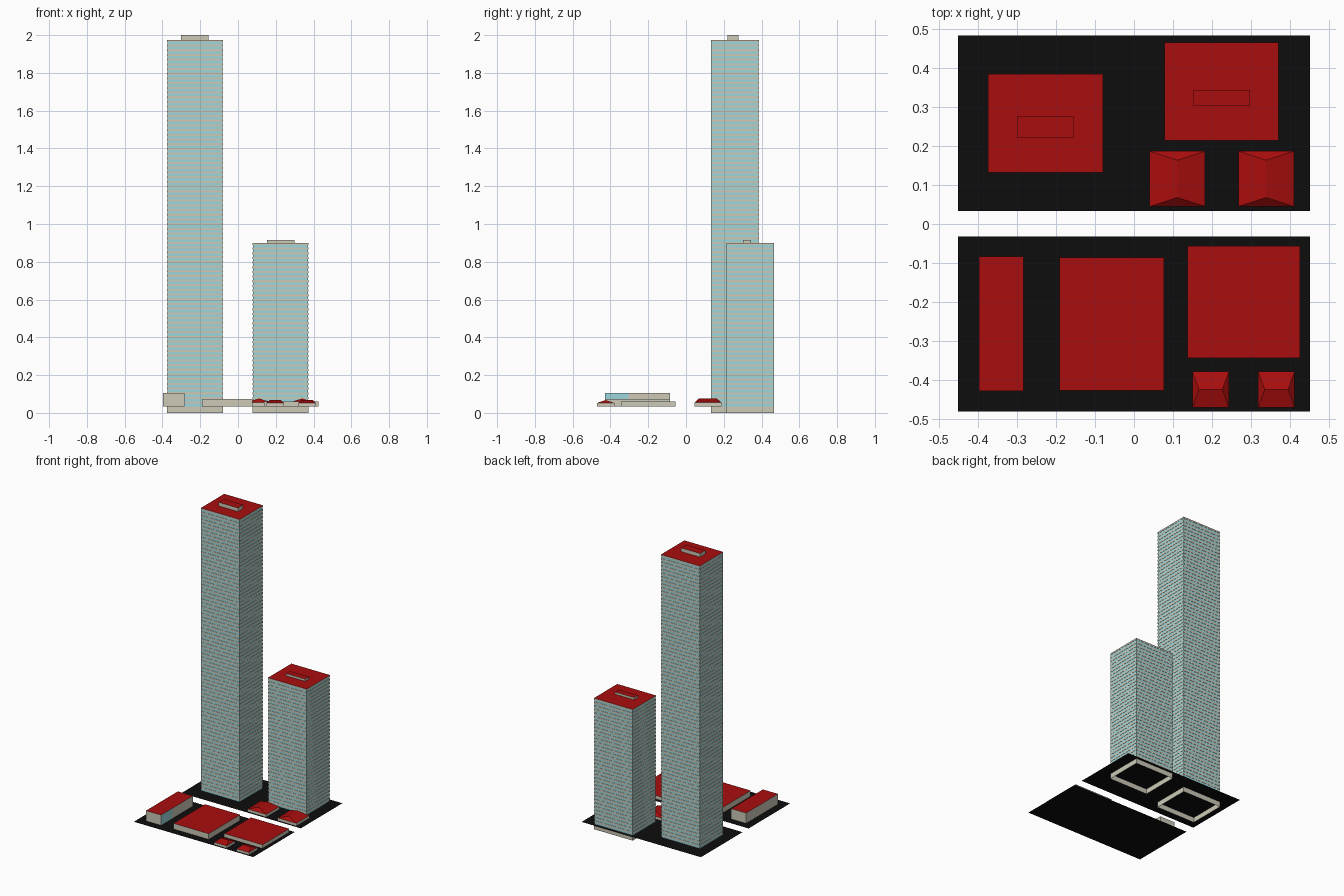
import bpy, bmesh

if "Cube" in bpy.data.objects:
    bpy.data.objects.remove(bpy.data.objects["Cube"])


def material(name, rgb):
    m = bpy.data.materials.new(name)
    m.diffuse_color = (*rgb, 1)
    m.use_nodes = True
    m.node_tree.nodes["Principled BSDF"].inputs["Base Color"].default_value = m.diffuse_color
    return m


WALL, GLASS, ROOF, GROUND = 0, 1, 2, 3
MATS = [material("wall_cream", (0.61, 0.59, 0.48)),
        material("glass_teal", (0.34, 0.68, 0.72)),
        material("roof_red", (0.40, 0.004, 0.004)),
        material("ground_black", (0.004, 0.004, 0.004))]
BASE = 0.035      # level of the ground plates
FLOOR = 0.025     # storey height of the towers
RECESS = 0.0015   # depth of the window bands


def finish(bm, name):
    me = bpy.data.meshes.new(name)
    bm.to_mesh(me)
    bm.free()
    for m in MATS:
        me.materials.append(m)
    ob = bpy.data.objects.new(name, me)
    bpy.context.collection.objects.link(ob)
    return ob


def face(bm, verts, mat):
    bm.faces.new(verts).material_index = mat


def stack(name, x0, x1, y0, y1, rings, cap=ROOF):
    """Skin rectangular rings (z, inset, material below it); open at the bottom."""
    bm = bmesh.new()
    prev = None
    for z, d, mat in rings:
        ring = [bm.verts.new((x, y, z)) for x, y in
                ((x0 + d, y0 + d), (x1 - d, y0 + d), (x1 - d, y1 - d), (x0 + d, y1 - d))]
        if prev:
            for i in range(4):
                j = (i + 1) % 4
                face(bm, (prev[i], prev[j], ring[j], ring[i]), mat)
        prev = ring
    face(bm, prev, cap)
    return finish(bm, name)


def block(name, x0, x1, y0, y1, z0, z1):
    return stack(name, x0, x1, y0, y1, [(z0, 0, WALL), (z1, 0, WALL)])


def tower(name, x0, x1, y0, y1, top):
    rings = [(0, 0, WALL), (BASE, 0, WALL)]
    n = round((top - BASE) / FLOOR)
    h = (top - BASE) / n
    for i in range(n):
        z = BASE + i * h
        rings += [(z, RECESS, WALL), (z + h * 0.55, RECESS, GLASS),
                  (z + h * 0.55, 0, WALL), (z + h, 0, WALL)]
    return stack(name, x0, x1, y0, y1, rings)


def house(name, x0, x1, y0, y1, eave, ridge, hip, along_y):
    """Low walls under a hipped roof."""
    bm = bmesh.new()
    xy = ((x0, y0), (x1, y0), (x1, y1), (x0, y1))
    lo = [bm.verts.new((x, y, BASE)) for x, y in xy]
    hi = [bm.verts.new((x, y, eave)) for x, y in xy]
    for i in range(4):
        j = (i + 1) % 4
        face(bm, (lo[i], lo[j], hi[j], hi[i]), WALL)
    cx, cy = (x0 + x1) / 2, (y0 + y1) / 2
    if along_y:
        a = bm.verts.new((cx, y0 + hip, ridge))
        b = bm.verts.new((cx, y1 - hip, ridge))
        s = 0
    else:
        a = bm.verts.new((x1 - hip, cy, ridge))
        b = bm.verts.new((x0 + hip, cy, ridge))
        s = 1
    c = [hi[(i + s) % 4] for i in range(4)]
    face(bm, (c[0], c[1], a), ROOF)
    face(bm, (c[1], c[2], b, a), ROOF)
    face(bm, (c[2], c[3], b), ROOF)
    face(bm, (c[3], c[0], a, b), ROOF)
    return finish(bm, name)


# Ground plates
for side, y0, y1 in (("back", 0.034, 0.485), ("front", -0.482, -0.032)):
    stack(side + "_ground_plate", -0.453, 0.453, y0, y1, [(BASE, 0, GROUND)], GROUND)

# Towers with rooftop plant rooms
tower("tall_tower", -0.375, -0.080, 0.132, 0.386, 1.975)
block("tall_tower_plant_room", -0.301, -0.155, 0.221, 0.278, 1.975, 2.0)
tower("short_tower", 0.078, 0.372, 0.214, 0.467, 0.90)
block("short_tower_plant_room", 0.153, 0.298, 0.303, 0.345, 0.90, 0.915)

# Low flat-roofed buildings
block("narrow_hall", -0.398, -0.284, -0.429, -0.084, BASE, 0.106)
block("middle_hall", -0.191, 0.077, -0.428, -0.086, BASE, 0.074)
block("wide_hall", 0.137, 0.427, -0.345, -0.056, BASE, 0.060)

# Window panel on the right wall of the narrow hall
bm = bmesh.new()
face(bm, [bm.verts.new((-0.283, y, z)) for y, z in
          ((-0.429, BASE), (-0.305, BASE), (-0.305, 0.105), (-0.429, 0.105))], GLASS)
finish(bm, "narrow_hall_window")

# Hip-roofed houses: larger pair behind, smaller pair in front
for i, x in enumerate((0.040, 0.268)):
    house(f"large_house_{i + 1}", x, x + 0.143, 0.045, 0.187, 0.054, 0.076, 0.023, True)
for i, x in enumerate((0.150, 0.319)):
    house(f"small_house_{i + 1}", x, x + 0.094, -0.472, -0.379, 0.052, 0.068, 0.017, False)
